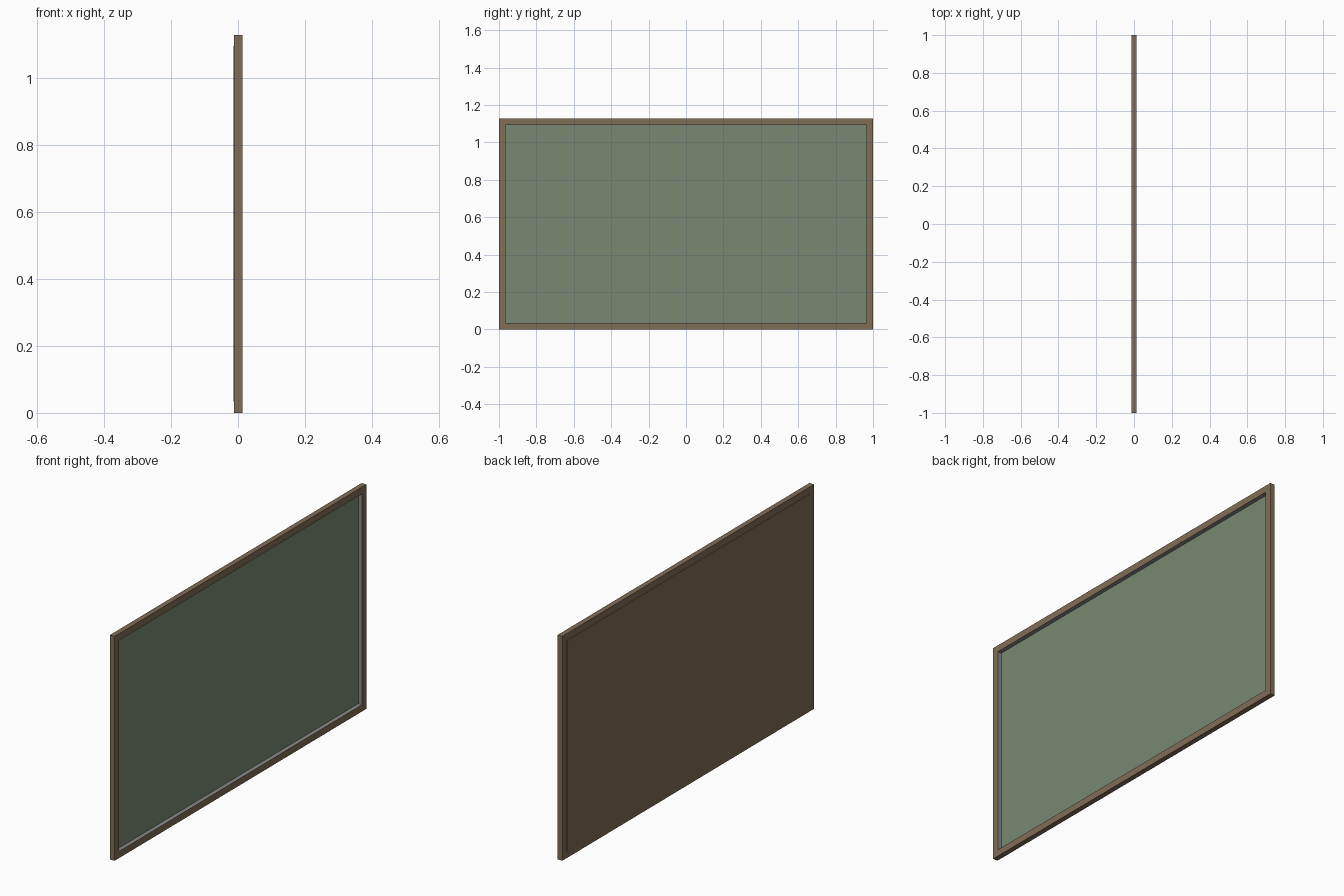
import bpy, bmesh

if "Cube" in bpy.data.objects:
    bpy.data.objects.remove(bpy.data.objects["Cube"])

WIDTH, HEIGHT, RIM = 2.0, 1.128, 0.034
FRAME_BACK, FRAME_FRONT = -0.0125, 0.0138
PANEL_BACK, PANEL_FRONT = -0.0138, -0.0075


def material(name, color):
    m = bpy.data.materials.new(name)
    m.diffuse_color = (*color, 1)
    m.use_nodes = True
    m.node_tree.nodes["Principled BSDF"].inputs["Base Color"].default_value = m.diffuse_color
    return m


wood = material("brown_wood", (0.22, 0.155, 0.095))
green = material("board_green", (0.195, 0.25, 0.17))
grey = material("grey_lining", (0.25, 0.25, 0.25))


def rect(bm, x, inset):
    """Rectangle of vertices facing +x, inset from the outer outline."""
    y = WIDTH / 2 - inset
    lo, hi = inset, HEIGHT - inset
    return [bm.verts.new((x, a, b)) for a, b in
            ((-y, lo), (y, lo), (y, hi), (-y, hi))]


def bridge(bm, a, b, index=0):
    for i in range(4):
        j = (i + 1) % 4
        bm.faces.new((a[i], a[j], b[j], b[i])).material_index = index


def finish(bm, name, mats):
    bmesh.ops.recalc_face_normals(bm, faces=bm.faces)
    mesh = bpy.data.meshes.new(name)
    bm.to_mesh(mesh)
    bm.free()
    for m in mats:
        mesh.materials.append(m)
    obj = bpy.data.objects.new(name, mesh)
    bpy.context.collection.objects.link(obj)
    return obj


# Wooden frame: rectangular profile carried round the outline, grey inside
bm = bmesh.new()
rings = [rect(bm, x, inset) for x, inset in (
    (FRAME_BACK, 0), (FRAME_FRONT, 0), (FRAME_FRONT, RIM), (FRAME_BACK, RIM))]
for k in range(4):
    bridge(bm, rings[k], rings[(k + 1) % 4], 1 if k == 2 else 0)
finish(bm, "frame", [wood, grey])

# Board: green writing face in front, wooden backing standing slightly proud
bm = bmesh.new()
back, front = rect(bm, PANEL_BACK, RIM), rect(bm, PANEL_FRONT, RIM)
bridge(bm, back, front)
bm.faces.new(back[::-1])
bm.faces.new(front).material_index = 1
finish(bm, "board_panel", [wood, green])
